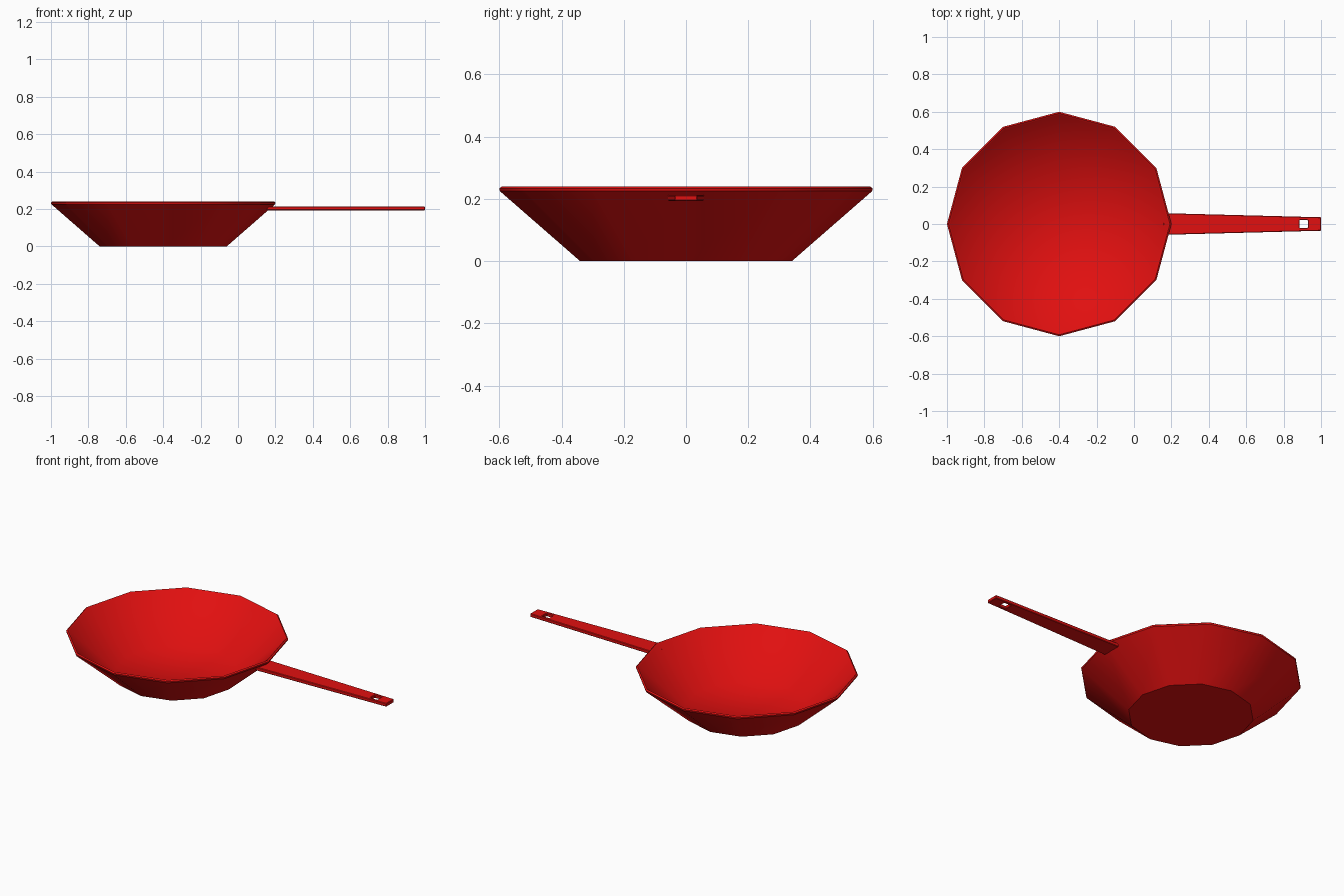
import bpy, bmesh
from math import cos, sin, tau

if "Cube" in bpy.data.objects:
    bpy.data.objects.remove(bpy.data.objects["Cube"])

red = bpy.data.materials.new("red_enamel")
red.diffuse_color = (0.75, 0.005, 0.005, 1)
red.use_nodes = True
red.node_tree.nodes["Principled BSDF"].inputs["Base Color"].default_value = red.diffuse_color


def finish(name, bm):
    bmesh.ops.recalc_face_normals(bm, faces=bm.faces)
    mesh = bpy.data.meshes.new(name)
    bm.to_mesh(mesh)
    bm.free()
    obj = bpy.data.objects.new(name, mesh)
    bpy.context.collection.objects.link(obj)
    mesh.materials.append(red)
    return obj


# Pan bowl: twelve-sided lathe of a thin wall with a chamfered rim
SIDES, CX = 12, -0.4
profile = [(0.34, 0.0), (0.598, 0.225), (0.6, 0.234), (0.592, 0.24),
           (0.584, 0.234), (0.335, 0.014)]
bm = bmesh.new()
rings = [[bm.verts.new((CX + r * cos(tau * i / SIDES), r * sin(tau * i / SIDES), z))
          for i in range(SIDES)] for r, z in profile]
for a, b in zip(rings, rings[1:]):
    for i in range(SIDES):
        j = (i + 1) % SIDES
        bm.faces.new((a[i], a[j], b[j], b[i]))
bm.faces.new(rings[0][::-1])
bm.faces.new(rings[-1])
for f in bm.faces:
    f.smooth = True
# Keep the rim and the outer base edge crisp
for e in bm.edges:
    z = [v.co.z for v in e.verts]
    if abs(z[0] - z[1]) < 1e-5 and (z[0] > 0.2 or z[0] < 0.005):
        e.smooth = False
finish("pan_bowl", bm)

# Handle: tapered strip with a square hanging hole near the tip
xs = [0.155, 0.885, 0.93, 1.0]
Z0, Z1, HOLE = 0.193, 0.213, 0.022
bm = bmesh.new()
grid = []
for x in xs:
    w = 0.058 - 0.022 * (x - 0.155) / 0.845
    grid.append([bm.verts.new((x, y, Z0)) for y in (-w, -HOLE, HOLE, w)])
for i in range(3):
    for j in range(3):
        if (i, j) != (1, 1):
            bm.faces.new((grid[i][j], grid[i + 1][j], grid[i + 1][j + 1], grid[i][j + 1]))
ext = bmesh.ops.extrude_face_region(bm, geom=bm.faces[:], use_keep_orig=True)
bmesh.ops.translate(bm, vec=(0, 0, Z1 - Z0),
                    verts=[v for v in ext["geom"] if isinstance(v, bmesh.types.BMVert)])
handle = finish("handle", bm)
bevel = handle.modifiers.new("soft_edges", 'BEVEL')
bevel.width = 0.003
bevel.segments = 1
